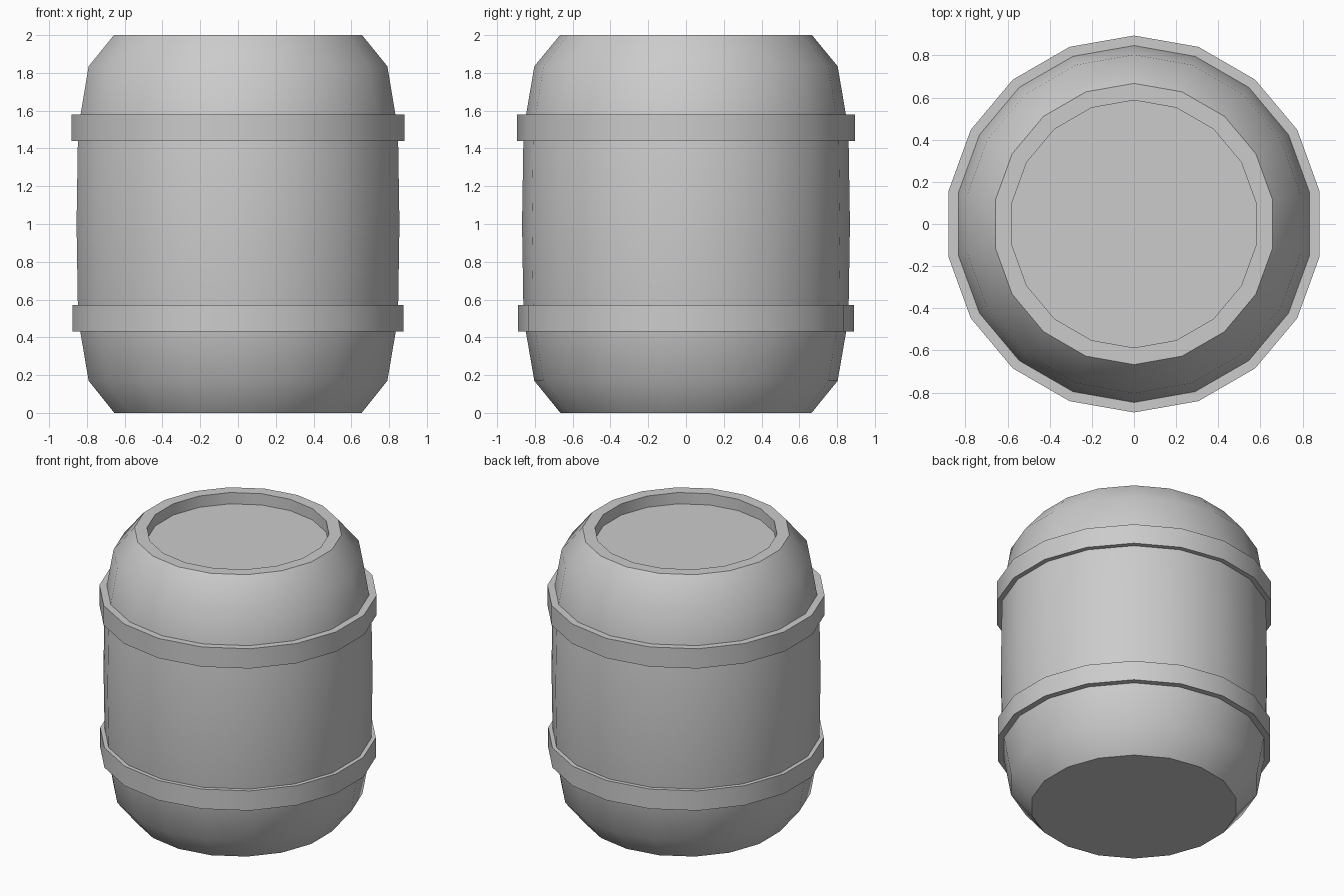
import bpy, bmesh, math

if "Cube" in bpy.data.objects:
    bpy.data.objects.remove(bpy.data.objects["Cube"])

SIDES = 18


def lathe(name, profile, caps=()):
    """Spin (radius, z) points about z; caps lists profile indices to fill."""
    bm = bmesh.new()
    rings = []
    for r, z in profile:
        ring = []
        for i in range(SIDES):
            a = math.pi / 2 + 2 * math.pi * i / SIDES
            ring.append(bm.verts.new((r * math.cos(a), r * math.sin(a), z)))
        rings.append(ring)
    for lo, hi in zip(rings, rings[1:]):
        for i in range(SIDES):
            j = (i + 1) % SIDES
            bm.faces.new((lo[i], lo[j], hi[j], hi[i]))
    for k in caps:
        ring = rings[k]
        bm.faces.new(ring[::-1] if k == 0 else ring)
    mesh = bpy.data.meshes.new(name)
    bm.to_mesh(mesh)
    bm.free()
    obj = bpy.data.objects.new(name, mesh)
    bpy.context.collection.objects.link(obj)
    bpy.ops.object.select_all(action='DESELECT')
    obj.select_set(True)
    bpy.context.view_layer.objects.active = obj
    bpy.ops.object.shade_smooth_by_angle(angle=math.radians(40))
    return obj


# Barrel body: bulging wall, rim and recessed lid
lathe("barrel_body",
      [(0.665, 0), (0.803, 0.17), (0.86, 0.5), (0.868, 1.0),
       (0.86, 1.5), (0.803, 1.835), (0.667, 2.0), (0.587, 2.0), (0.587, 1.92)],
      caps=(0, 8))

# Hoops wrapped around the body
for name, z0, z1, r, r0, r1 in (("lower_hoop", 0.43, 0.57, 0.889, 0.848, 0.861),
                                ("upper_hoop", 1.44, 1.58, 0.894, 0.861, 0.846)):
    lathe(name, [(r0, z0), (r, z0), (r, z1), (r1, z1)])
